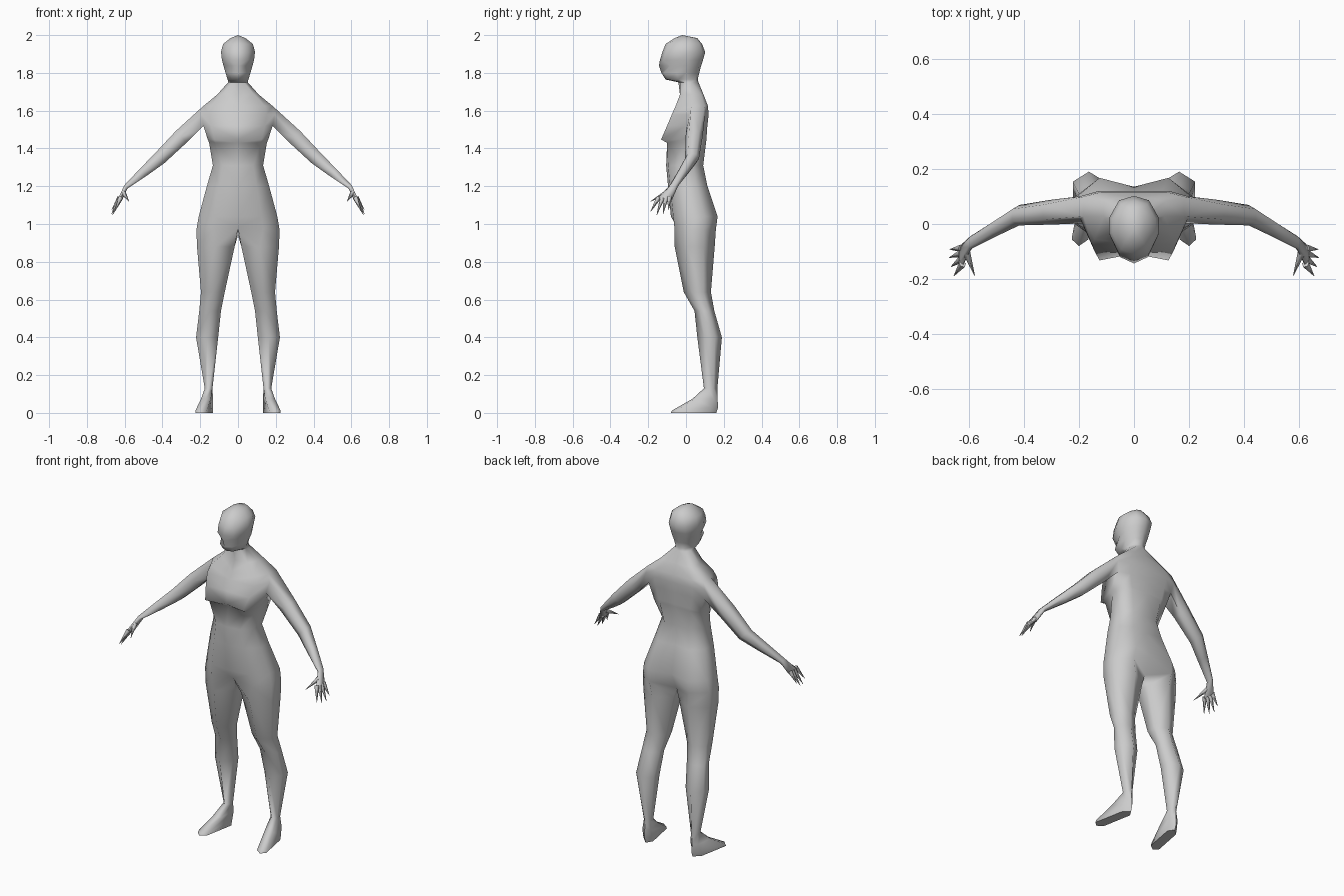
import bpy
import bmesh
import math
from mathutils import Vector, Matrix

cube = bpy.data.objects.get("Cube")
if cube:
    bpy.data.objects.remove(cube, do_unlink=True)

grey = bpy.data.materials.new("plain_grey")
grey.use_nodes = True
grey.diffuse_color = (0.6, 0.6, 0.6, 1)
grey.node_tree.nodes["Principled BSDF"].inputs["Base Color"].default_value = grey.diffuse_color

# Cross-section styles: sideways and front-to-back fractions of six points,
# running from the front middle round the side to the back middle
WAIST = ((0, .6, 1, 1, .6, 0), (0, .05, .32, .7, .97, 1))
CHEST = ((0, .78, 1, 1, .65, 0), (0, 0, .48, .9, 1, 1))
HEAD = ((0, .6, 1, 1, .6, 0), (0, .08, .4, .65, .93, 1))
LEG = ((0, .5, 1, 1, .5, 0), (.3, 0, .3, .72, 1, .72))
FOOT = ((0, .5, 1, 1, .5, 0), (.1, 0, .1, .85, 1, .85))


def ring(bm, style, z, inner, outer, front, back, front_mid=None, back_mid=None, splay=0):
    """One level cross-section; the middle points may be moved in depth."""
    verts = []
    for width, depth in zip(*style):
        x = inner + (outer - inner) * width + splay * (1 - depth)
        verts.append(bm.verts.new((x, front + (back - front) * depth, z)))
    if front_mid is not None:
        verts[0].co.y = front_mid
    if back_mid is not None:
        verts[-1].co.y = back_mid
    return verts


def bridge(bm, a, b, closed=True, skip=None):
    """Join two rings of equal size with quads."""
    n = len(a)
    for i in range(n if closed else n - 1):
        if i != skip:
            j = (i + 1) % n
            bm.faces.new((a[i], a[j], b[j], b[i]))


def limb_ring(bm, centre, depth, thick, up):
    """A six-sided cross-section of the arm."""
    offsets = ((-.6, -1), (-1, 0), (-.6, 1), (.6, 1), (1, 0), (.6, -1))
    up = Vector(up).normalized()
    return [bm.verts.new(Vector(centre) + Vector((0, a * depth, 0)) + up * (b * thick))
            for a, b in offsets]


def finish(bm, name, angle):
    """Turn the mesh into a smooth grey object."""
    bmesh.ops.recalc_face_normals(bm, faces=bm.faces[:])
    mesh = bpy.data.meshes.new(name)
    bm.to_mesh(mesh)
    bm.free()
    mesh.materials.append(grey)
    obj = bpy.data.objects.new(name, mesh)
    bpy.context.collection.objects.link(obj)
    bpy.ops.object.select_all(action='DESELECT')
    obj.select_set(True)
    bpy.context.view_layer.objects.active = obj
    bpy.ops.object.shade_smooth_by_angle(angle=math.radians(angle))
    return obj


bm = bmesh.new()

# Trunk, from the crotch up to the waist
crotch = ring(bm, WAIST, .97, 0, .22, -.072, .165, front_mid=-.045, back_mid=.09)
crotch[0].co.z = .98
crotch[-1].co.z = .94
trunk = [
    crotch,
    ring(bm, WAIST, 1.04, 0, .208, -.08, .175, back_mid=.135),
    ring(bm, WAIST, 1.2, 0, .165, -.095, .12, back_mid=.1),
    ring(bm, WAIST, 1.31, 0, .133, -.105, .097, back_mid=.085),
]

# Chest with its overhanging lower edge
trunk += [
    ring(bm, CHEST, 1.43, 0, .153, -.1, .106, front_mid=-.09),
    ring(bm, CHEST, 1.447, 0, .16, -.132, .108, front_mid=-.108),
]

# Shoulder rows, left open at the side for the arm
armpit = ring(bm, CHEST, 1.52, 0, .183, -.1, .113)
shoulder = ring(bm, CHEST, 1.58, 0, .195, -.075, .12)
shoulder_top = ring(bm, CHEST, 1.625, 0, .183, -.055, .116)
trunk += [armpit, shoulder, shoulder_top]

# Neck
trunk += [
    ring(bm, CHEST, 1.685, 0, .11, -.032, .093),
    ring(bm, HEAD, 1.75, 0, .052, -.04, .066),
]

# Head: chin, mouth, eye sockets with nose, brow and skull
trunk += [
    ring(bm, HEAD, 1.765, 0, .055, -.108, .062),
    ring(bm, HEAD, 1.8, 0, .066, -.13, .07),
    ring(bm, HEAD, 1.838, 0, .077, -.1, .08, front_mid=-.143),
    ring(bm, HEAD, 1.868, 0, .085, -.138, .09),
    ring(bm, HEAD, 1.91, 0, .09, -.125, .102),
    ring(bm, HEAD, 1.953, 0, .079, -.108, .085),
    ring(bm, HEAD, 1.984, 0, .04, -.06, .06),
]
for low, high in zip(trunk, trunk[1:]):
    bridge(bm, low, high, closed=False, skip=2 if low in (armpit, shoulder) else None)
crown = bm.verts.new((0, -.02, 2))
for a, b in zip(trunk[-1], trunk[-1][1:]):
    bm.faces.new((a, b, crown))

# Leg and foot, continuing the trunk as a closed tube
leg = [
    crotch,
    ring(bm, LEG, .88, .018, .217, -.06, .152),
    ring(bm, LEG, .64, .07, .196, -.012, .132),
    ring(bm, LEG, .54, .09, .205, .045, .15),
    ring(bm, LEG, .4, .105, .222, .06, .19),
    ring(bm, LEG, .13, .135, .176, .095, .166),
    ring(bm, FOOT, .075, .13, .182, .035, .167, splay=.015),
    ring(bm, FOOT, .022, .125, .185, -.075, .17, splay=.045),
    ring(bm, FOOT, 0, .125, .185, -.08, .16, splay=.045),
]
for high, low in zip(leg, leg[1:]):
    bridge(bm, high, low)
for v in leg[-2]:
    if v.co.y < 0:
        v.co.z = .012
    else:
        v.co.z = .03
bm.faces.new(leg[-1])

# Arm and palm, grown from the open shoulder
ARM_UP = (.7, 0, .7)
HAND_UP = (.88, 0, .45)
arm = [
    [armpit[2], shoulder[2], shoulder_top[2], shoulder_top[3], shoulder[3], armpit[3]],
    limb_ring(bm, (.3, .043, 1.462), .045, .042, ARM_UP),
    limb_ring(bm, (.416, .032, 1.347), .037, .036, ARM_UP),
    limb_ring(bm, (.5, -.015, 1.275), .03, .026, ARM_UP),
    limb_ring(bm, (.593, -.068, 1.197), .024, .012, ARM_UP),
    limb_ring(bm, (.625, -.115, 1.13), .042, .011, HAND_UP),
]
for a, b in zip(arm, arm[1:]):
    bridge(bm, a, b)
bm.faces.new(arm[-1])

# Mirror the half figure and close the middle seam
bmesh.ops.mirror(bm, geom=bm.verts[:] + bm.edges[:] + bm.faces[:],
                 matrix=Matrix.Identity(4), merge_dist=.0005, axis='X')
bmesh.ops.remove_doubles(bm, verts=bm.verts[:], dist=.0005)
finish(bm, "body", 75)

# Tapered fingers and thumb: root and tip of each
digits = (
    ("thumb", (.607, -.105, 1.165), (.578, -.187, 1.12)),
    ("first_finger", (.622, -.145, 1.14), (.653, -.188, 1.065)),
    ("middle_finger", (.624, -.126, 1.135), (.664, -.155, 1.048)),
    ("ring_finger", (.626, -.106, 1.135), (.67, -.122, 1.052)),
    ("little_finger", (.626, -.088, 1.14), (.668, -.092, 1.075)),
)
for side, sign in (("left", 1), ("right", -1)):
    for name, root, tip in digits:
        flip = Vector((sign, 1, 1))
        start, end = Vector(root) * flip, Vector(tip) * flip
        axis = end - start
        finger = bmesh.new()
        bmesh.ops.create_cone(
            finger, cap_ends=True, segments=5, radius1=.014, radius2=.001,
            depth=axis.length,
            matrix=Matrix.Translation((start + end) / 2)
            @ axis.to_track_quat('Z', 'Y').to_matrix().to_4x4())
        finish(finger, side + "_" + name, 75)
